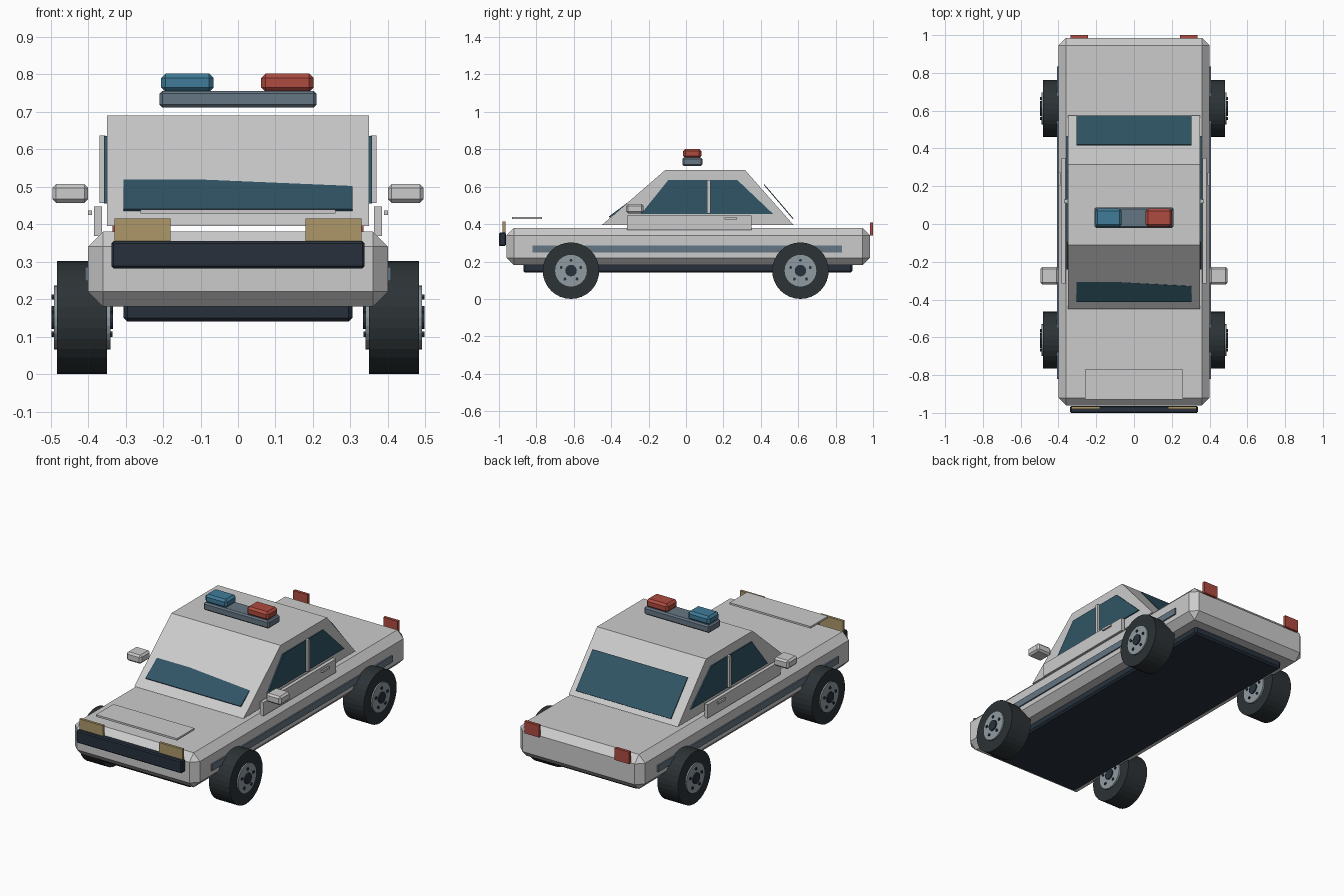
import bpy, bmesh
from math import pi, sin, cos

if "Cube" in bpy.data.objects:
    bpy.data.objects.remove(bpy.data.objects["Cube"])


def material(name, r, g, b):
    m = bpy.data.materials.new(name)
    m.diffuse_color = (r, g, b, 1)
    m.use_nodes = True
    m.node_tree.nodes["Principled BSDF"].inputs["Base Color"].default_value = m.diffuse_color
    return m


GLASS = material("dark_glass", 0.03, 0.09, 0.13)
BLACK = material("black_trim", 0.02, 0.03, 0.045)
RUBBER = material("rubber", 0.025, 0.032, 0.036)
SLATE = material("slate", 0.13, 0.18, 0.23)
RIM = material("rim_grey", 0.28, 0.33, 0.35)
RED = material("red", 0.42, 0.07, 0.05)
BLUE = material("blue", 0.05, 0.2, 0.32)
TAN = material("tan", 0.42, 0.31, 0.14)


def finish(name, bm, mat=None, bevel=0):
    if bevel:
        bmesh.ops.bevel(bm, geom=bm.edges[:], offset=bevel, segments=1,
                        affect='EDGES')
    bmesh.ops.recalc_face_normals(bm, faces=bm.faces[:])
    me = bpy.data.meshes.new(name)
    bm.to_mesh(me)
    bm.free()
    ob = bpy.data.objects.new(name, me)
    bpy.context.collection.objects.link(ob)
    if mat:
        me.materials.append(mat)
    return ob


def box(name, xs, ys, zs, mat=None, bevel=0):
    bm = bmesh.new()
    bmesh.ops.create_cube(bm, size=1)
    for v in bm.verts:
        for i, (a, b) in enumerate((xs, ys, zs)):
            v.co[i] = a if v.co[i] < 0 else b
    return finish(name, bm, mat, bevel)


def extrude(name, points, offset, mat=None):
    """Solid from a flat outline swept along an offset vector."""
    bm = bmesh.new()
    face = bm.faces.new([bm.verts.new(p) for p in points])
    out = bmesh.ops.extrude_face_region(bm, geom=[face], use_keep_orig=True)
    moved = [g for g in out['geom'] if isinstance(g, bmesh.types.BMVert)]
    bmesh.ops.translate(bm, verts=moved, vec=offset)
    return finish(name, bm, mat)


def side_prism(name, profile, x0, x1, mat=None):
    return extrude(name, [(x0, y, z) for y, z in profile], (x1 - x0, 0, 0), mat)


def disc(name, x0, x1, y, z, r, sides, mat):
    ring = [(y + r * cos(2 * pi * i / sides), z + r * sin(2 * pi * i / sides))
            for i in range(sides)]
    return side_prism(name, ring, x0, x1, mat)


# Main shell, underbody and cabin
box("lower_body", (-.40, .40), (-.96, .985), (.18, .38), bevel=.04)
box("underbody", (-.305, .305), (-.87, .89), (.14, .20), BLACK, .01)
side_prism("cabin", [(-.45, .395), (-.11, .69), (.315, .69), (.575, .395)],
           -.35, .35)

# Front and rear glass
extrude("windshield", [(-.305, -.412, .441), (.305, -.412, .441),
                       (.305, -.33, .502), (-.305, -.295, .528)],
        (0, .005, -.006), GLASS)
extrude("rear_window", [(-.305, .575, .43), (.305, .575, .43),
                        (.305, .42, .612), (-.305, .42, .612)],
        (0, -.004, -.003), GLASS)

# Hood panel, front bumper
box("hood_panel", (-.26, .26), (-.93, -.77), (.428, .439))
box("front_bumper", (-.338, .338), (-1.0, -.963), (.282, .355), BLACK, .006)

# Roof light bar
box("light_bar", (-.21, .21), (-.02, .087), (.711, .756), SLATE, .008)
box("blue_light", (-.205, -.065), (-.015, .082), (.753, .802), BLUE, .012)
box("red_light", (.062, .202), (-.015, .082), (.753, .802), RED, .012)

for s, side in ((-1, "left"), (1, "right")):
    def span(a, b):
        return tuple(sorted((s * a, s * b)))

    # Lamps
    box(side + "_headlight", span(.18, .33), (-.98, -.965), (.345, .415), TAN)
    box(side + "_tail_light", span(.243, .335), (.983, 1.0), (.338, .408), RED)

    # Side glass and pillar
    side_prism(side + "_front_window", [(-.24, .455), (-.095, .635),
               (.12, .635), (.12, .455)], s * .345, s * .357, GLASS)
    side_prism(side + "_rear_window", [(.12, .455), (.12, .635),
               (.275, .635), (.465, .455)], s * .345, s * .357, GLASS)
    box(side + "_pillar", span(.353, .37), (.112, .13), (.457, .637))

    # Door, handle, stripe, mirror
    box(side + "_door", span(.363, .384), (-.315, .35), (.368, .447))
    box(side + "_handle", span(.39, .40), (.205, .272), (.424, .436))
    box(side + "_stripe", span(.395, .408), (-.82, .835), (.248, .286), SLATE)
    box(side + "_mirror", span(.40, .495), (-.32, -.227), (.457, .507),
        bevel=.01)

    # Wheels with rims, hubs and five bolts
    for y, end in ((-.615, "front"), (.612, "rear")):
        tag = f"{side}_{end}_"
        disc(tag + "tire", s * .35, s * .483, y, .151, .151, 32, RUBBER)
        disc(tag + "rim", s * .34, s * .491, y, .151, .085, 24, RIM)
        disc(tag + "hub", s * .334, s * .498, y, .151, .031, 16, BLACK)
        for i in range(5):
            a = pi / 2 + i * 2 * pi / 5
            disc(f"{tag}bolt_{i}", s * .335, s * .497, y + .055 * cos(a),
                 .151 + .055 * sin(a), .008, 6, BLACK)
